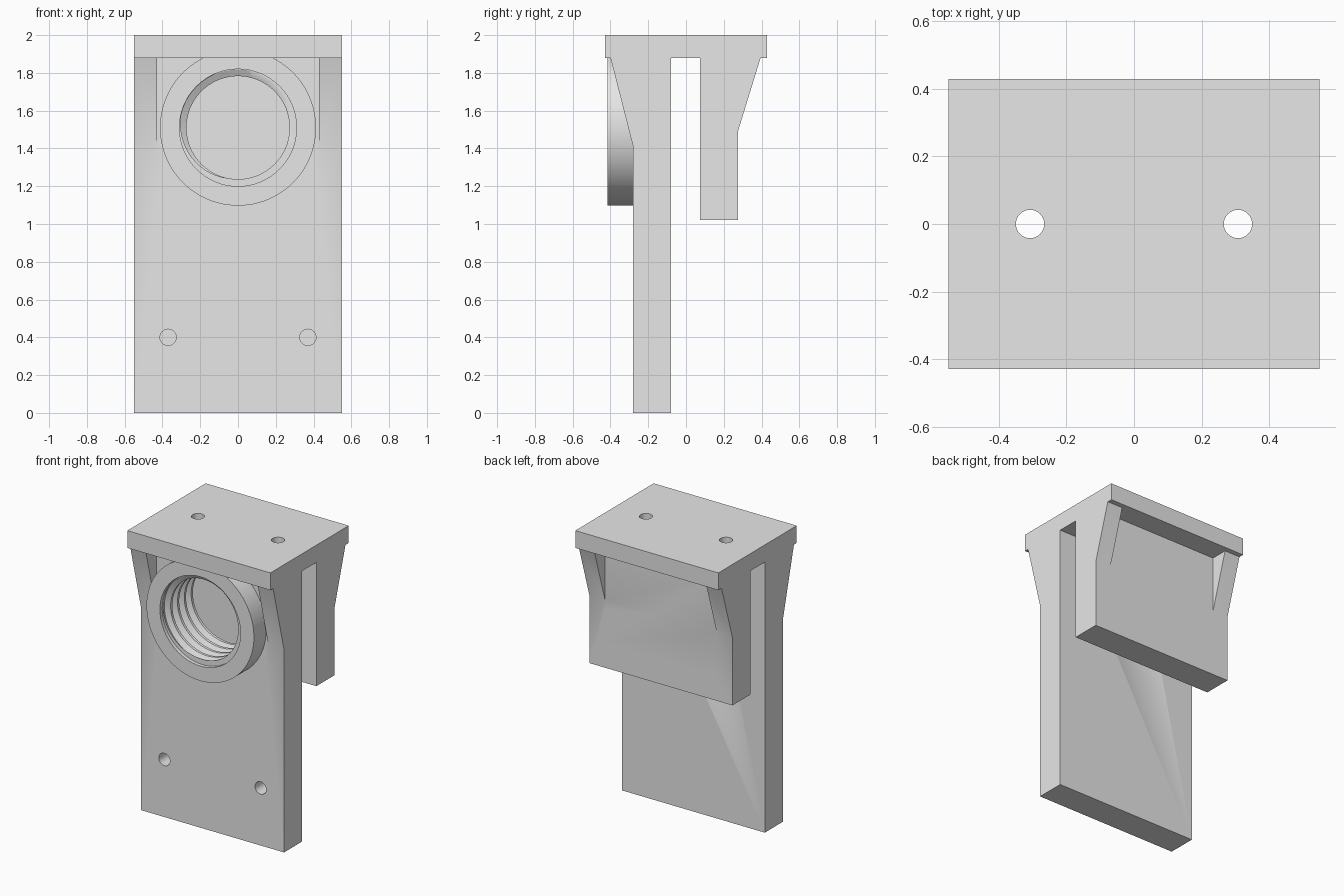
import bpy
import bmesh
from math import cos, sin, pi
from mathutils import Matrix

cube = bpy.data.objects.get("Cube")
if cube:
    bpy.data.objects.remove(cube, do_unlink=True)

# Single grey plastic
grey = bpy.data.materials.new("grey_plastic")
grey.use_nodes = True
grey.diffuse_color = (0.8, 0.8, 0.8, 1)
grey.node_tree.nodes["Principled BSDF"].inputs["Base Color"].default_value = (0.8, 0.8, 0.8, 1)


def finish(name, bm):
    bmesh.ops.recalc_face_normals(bm, faces=bm.faces)
    mesh = bpy.data.meshes.new(name)
    bm.to_mesh(mesh)
    bm.free()
    mesh.materials.append(grey)
    obj = bpy.data.objects.new(name, mesh)
    bpy.context.collection.objects.link(obj)
    return obj


def box(name, x, y, z):
    bm = bmesh.new()
    bmesh.ops.create_cube(bm, size=1)
    for v in bm.verts:
        v.co = [r[0] + (c + 0.5) * (r[1] - r[0]) for c, r in zip(v.co, (x, y, z))]
    return finish(name, bm)


def cylinder(name, radius, centre, depth, axis="Z", sides=32):
    bm = bmesh.new()
    turn = Matrix.Rotation(pi / 2, 4, "X") if axis == "Y" else Matrix()
    bmesh.ops.create_cone(bm, cap_ends=True, segments=sides, radius1=radius,
                          radius2=radius, depth=depth,
                          matrix=Matrix.Translation(centre) @ turn)
    return finish(name, bm)


def combine(target, tool, operation="DIFFERENCE"):
    mod = target.modifiers.new(operation.lower(), "BOOLEAN")
    mod.operation = operation
    mod.solver = "EXACT"
    mod.object = tool
    bpy.ops.object.select_all(action="DESELECT")
    bpy.context.view_layer.objects.active = target
    target.select_set(True)
    bpy.ops.object.modifier_apply(modifier=mod.name)
    bpy.data.objects.remove(tool, do_unlink=True)


def thread_cutter(centre_z, crest, root, pitch, start, end, sides=64):
    """Helical screw-thread tool along y, with flat ends at start and end."""
    profile = (crest, crest, root, root)
    step = len(profile)
    rows = int((end - start) / pitch + 4) * step
    bm = bmesh.new()
    grid = []
    for i in range(rows):
        row = []
        for j in range(sides):
            a = 2 * pi * j / sides
            y = start + pitch * (i / step - 1.5 + j / sides)
            r = profile[i % step]
            if y <= start or y >= end:
                y, r = min(max(y, start), end), crest
            row.append(bm.verts.new((r * cos(a), y, centre_z + r * sin(a))))
        grid.append(row)
    for i in range(rows - 1):
        for j in range(sides):
            k, up = (j + 1, 0) if j + 1 < sides else (0, step)
            if i + up + 1 < rows:
                bm.faces.new((grid[i][j], grid[i + up][k],
                              grid[i + up + 1][k], grid[i + 1][j]))
    bmesh.ops.remove_doubles(bm, verts=bm.verts, dist=0.0001)
    bmesh.ops.dissolve_degenerate(bm, edges=bm.edges, dist=0.0001)
    bmesh.ops.holes_fill(bm, edges=[e for e in bm.edges if e.is_boundary], sides=0)
    bmesh.ops.triangulate(bm, faces=bm.faces)
    return finish("thread_cutter", bm)


# Body: side outline with both jaws and tapered braces, extruded across x
W, H = 0.55, 1.88
outline = [(-0.28, 0), (-0.08, 0), (-0.08, H), (0.075, H), (0.075, 1.02),
           (0.275, 1.02), (0.275, 1.49), (0.395, H), (0.43, H), (0.43, 2),
           (-0.43, 2), (-0.43, H), (-0.40, H), (-0.28, 1.41)]
bm = bmesh.new()
side = bm.faces.new([bm.verts.new((-W, y, z)) for y, z in outline])
swept = bmesh.ops.extrude_face_region(bm, geom=[side])["geom"]
bmesh.ops.translate(bm, vec=(2 * W, 0, 0),
                    verts=[g for g in swept if isinstance(g, bmesh.types.BMVert)])
body = finish("clamp_body", bm)

# Pockets that leave only the outer braces
combine(body, box("front_pocket", (-0.43, 0.43), (-0.6, -0.28), (1.2, H)))
combine(body, box("back_pocket", (-0.43, 0.43), (0.275, 0.6), (1.2, H)))

# Round boss on the front jaw, its top merging into the top plate
BORE_Z = 1.51
combine(body, cylinder("boss", 0.413, (0, -0.3075, BORE_Z), 0.215, "Y", 96), "UNION")

# Threaded bore with a plain lead-in
combine(body, thread_cutter(BORE_Z, 0.273, 0.308, 0.075, -0.5, 0.0))
combine(body, cylinder("lead_in", 0.31, (0, -0.45, BORE_Z), 0.12, "Y", 64))

# Screw holes: through the top plate, blind in the front jaw
for s in (-1, 1):
    combine(body, cylinder("top_hole", 0.042, (s * 0.308, 0, 1.94), 0.3))
    combine(body, cylinder("front_hole", 0.043, (s * 0.37, -0.25, 0.4), 0.2, "Y"))

bpy.ops.object.shade_smooth_by_angle(angle=pi / 6)
